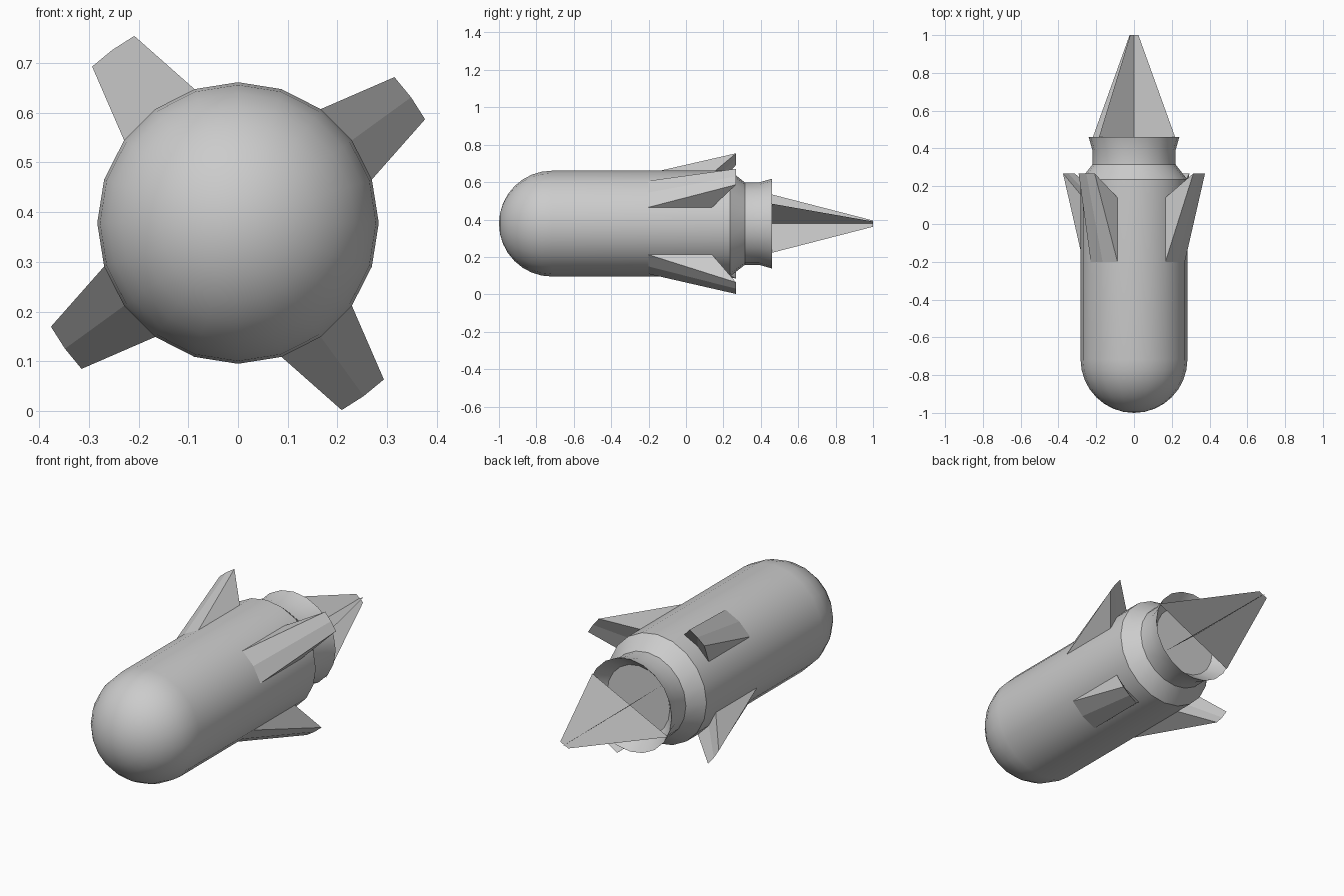
import bpy, bmesh
from math import sin, cos, pi, radians

if "Cube" in bpy.data.objects:
    bpy.data.objects.remove(bpy.data.objects["Cube"])

CZ = 0.378      # height of the long axis
R = 0.283       # body radius
SIDES = 20


def pt(r, deg, y):
    a = radians(deg)
    return (r * cos(a), y, CZ + r * sin(a))


def finish(name, bm, smooth=False, closed=True):
    if closed:
        bmesh.ops.recalc_face_normals(bm, faces=bm.faces)
    me = bpy.data.meshes.new(name)
    bm.to_mesh(me)
    bm.free()
    ob = bpy.data.objects.new(name, me)
    bpy.context.collection.objects.link(ob)
    if smooth:
        me.shade_smooth()
        me.set_sharp_from_angle(angle=radians(30))
    return ob


def lathe(name, profile):
    """Revolve (radius, y) points around the long axis; zero radius makes a pole."""
    bm = bmesh.new()
    rings = []
    for r, y in profile:
        n = 1 if r < 1e-6 else SIDES
        rings.append([bm.verts.new(pt(r, 360 * i / SIDES, y)) for i in range(n)])
    for a, b in zip(rings, rings[1:]):
        for i in range(SIDES):
            j = (i + 1) % SIDES
            if len(a) == 1:
                bm.faces.new((a[0], b[i], b[j]))
            elif len(b) == 1:
                bm.faces.new((a[i], b[0], a[j]))
            else:
                bm.faces.new((a[i], b[i], b[j], a[j]))
    return finish(name, bm, smooth=True)


# Round nose, straight body, tapered tail and recessed nozzle in one profile
nose = [(R * sin(pi / 2 * i / 8), -0.717 - R * cos(pi / 2 * i / 8)) for i in range(9)]
tail = [(R, 0.235), (0.22, 0.315), (0.22, 0.39), (0.24, 0.46), (0.18, 0.39), (0, 0.39)]
lathe("rocket_body", nose + tail)

# Four swept wedge fins
for k in range(4):
    mid = 36 + 90 * k
    bm = bmesh.new()
    front = [bm.verts.new(pt(R, mid + d, -0.2)) for d in (-18, 0, 18)]
    rear = [bm.verts.new(pt(R, mid + d, 0.14)) for d in (-18, 0, 18)]
    tip = [bm.verts.new(pt(0.43, mid + d, 0.268)) for d in (-7, 0, 7)]
    for a, b in ((front, tip), (tip, rear), (rear, front)):
        for i in range(2):
            bm.faces.new((a[i], a[i + 1], b[i + 1], b[i]))
    for i in (0, 2):
        bm.faces.new((front[i], rear[i], tip[i]))
    finish(f"fin_{k + 1}", bm)

# Exhaust flame: two crossed flat tapering sheets
for k, ang in enumerate((26, 140)):
    bm = bmesh.new()
    base = [bm.verts.new(pt(r, ang, 0.458)) for r in (-0.243, 0, 0.243)]
    end = [bm.verts.new(pt(r, ang, 1.0)) for r in (-0.026, 0, 0.026)]
    for i in range(2):
        bm.faces.new((base[i], base[i + 1], end[i + 1], end[i]))
    finish(f"flame_sheet_{k + 1}", bm, closed=False)
